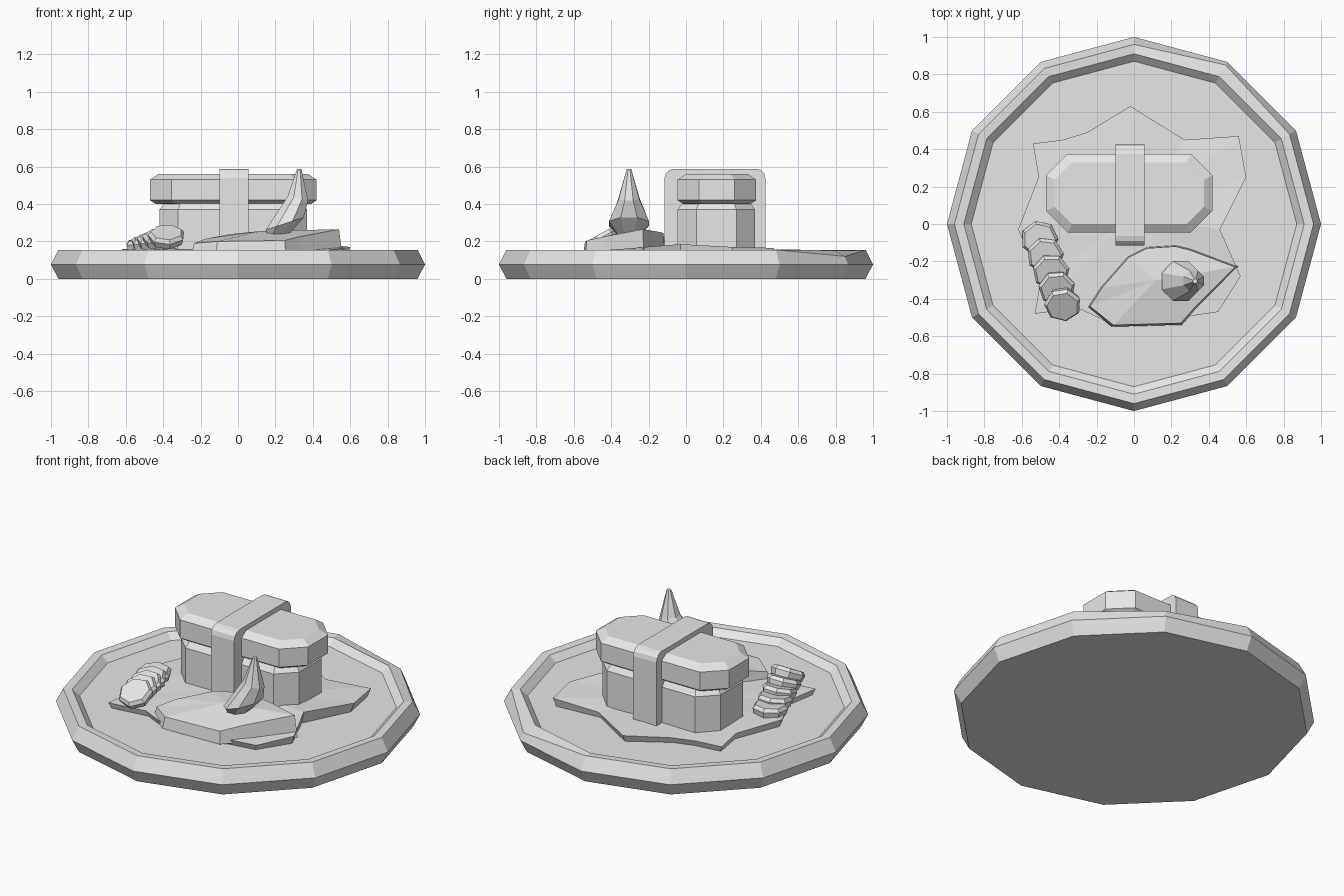
import bpy, bmesh
from math import cos, sin, pi, radians
from mathutils import Vector, Matrix

if "Cube" in bpy.data.objects:
    bpy.data.objects.remove(bpy.data.objects["Cube"], do_unlink=True)

GREY = (0.8, 0.8, 0.8, 1)
grey = bpy.data.materials.new("plain grey")
grey.use_nodes = True
grey.diffuse_color = GREY
grey.node_tree.nodes["Principled BSDF"].inputs["Base Color"].default_value = GREY


def finish(name, bm):
    bmesh.ops.recalc_face_normals(bm, faces=bm.faces)
    mesh = bpy.data.meshes.new(name)
    bm.to_mesh(mesh)
    bm.free()
    mesh.materials.append(grey)
    obj = bpy.data.objects.new(name, mesh)
    bpy.context.collection.objects.link(obj)
    return obj


def loft(name, rings):
    """Skin a stack of equal-sized rings and cap both ends."""
    bm = bmesh.new()
    loops = [[bm.verts.new(p) for p in ring] for ring in rings]
    for a, b in zip(loops, loops[1:]):
        for i in range(len(a)):
            j = (i + 1) % len(a)
            bm.faces.new((a[i], a[j], b[j], b[i]))
    bm.faces.new(loops[0])
    bm.faces.new(loops[-1])
    return finish(name, bm)


def circle(n, r, x=0, y=0, z=0, tilt=0, start=0):
    """Ring that can lean up towards +x."""
    angles = [start + 2 * pi * i / n for i in range(n)]
    return [Vector((x + r * cos(a) * cos(tilt), y + r * sin(a),
                    z + r * cos(a) * sin(tilt))) for a in angles]


def scaled(points, s, z=None):
    """Shrink or grow an outline about its middle, optionally flattening it."""
    mid = sum(points, Vector()) / len(points)
    out = [mid + (p - mid) * s for p in points]
    for p, q in zip(out, points):
        p.z = q.z if z is None else z
    return out


# Plate with bevelled rim, sunken floor and one dented rim corner
profile = [(0.96, 0), (1, 0.077), (0.96, 0.155), (0.91, 0.152), (0.87, 0.115)]
plate_rings = [circle(12, r, z=z) for r, z in profile]
plate_rings[2][2] = Vector((0.49, 0.85, 0.12))
loft("plate", plate_rings)

# Ragged leaf lying on the plate
leaf_edge = [Vector(p) for p in (
    (-0.54, 0.43, 0.15), (-0.38, 0.45, 0.15), (-0.25, 0.49, 0.15),
    (-0.02, 0.63, 0.155), (0.27, 0.45, 0.15), (0.56, 0.47, 0.165),
    (0.60, 0.25, 0.17), (0.46, -0.03, 0.185), (0.57, -0.28, 0.165),
    (0.45, -0.47, 0.15), (0.25, -0.5, 0.15), (-0.15, -0.52, 0.15),
    (-0.3, -0.45, 0.15), (-0.53, -0.48, 0.15), (-0.5, -0.3, 0.15),
    (-0.62, -0.03, 0.16), (-0.51, 0.25, 0.155))]
bm = bmesh.new()
top = [bm.verts.new(p) for p in leaf_edge]
low = [bm.verts.new(p) for p in scaled(leaf_edge, 0.97, 0.112)]
middle = bm.verts.new((0, 0.05, 0.165))
for i in range(len(top)):
    j = (i + 1) % len(top)
    bm.faces.new((top[i], top[j], middle))
    bm.faces.new((low[i], low[j], top[j], top[i]))
bm.faces.new(low)
finish("leaf", bm)


# Two long chamfered blocks stacked on each other
def block(name, x0, x1, y0, y1, cut, layers):
    def ring(inset, z):
        a, b, c, d = x0 + inset, x1 - inset, y0 + inset, y1 - inset
        k = cut - inset / 2
        return [Vector((x, y, z)) for x, y in (
            (a, c + k), (a + k, c), (b - k, c), (b, c + k),
            (b, d - k), (b - k, d), (a + k, d), (a, d - k))]
    return loft(name, [ring(i, z) for i, z in layers])


block("lower_block", -0.42, 0.37, -0.045, 0.37, 0.1,
      [(0, 0.12), (0, 0.37), (0.025, 0.405)])
block("upper_block", -0.47, 0.42, -0.045, 0.375, 0.115,
      [(0.03, 0.4), (0, 0.42), (0, 0.53), (0.045, 0.56)])

# Wrapped band with rounded upper corners
R = 0.05
outline = [(-0.115, 0.12), (0.425, 0.12)]
for cy, start in ((0.425 - R, 0), (-0.115 + R, pi / 2)):
    outline += [(cy + R * cos(start + k * pi / 6), 0.588 - R + R * sin(start + k * pi / 6))
                for k in range(4)]
loft("band", [[Vector((x, y, z)) for y, z in outline] for x in (-0.1, 0.055)])

# Low faceted mound at the front
mound_edge = [Vector(p) for p in (
    (-0.235, -0.44, 0.19), (-0.11, -0.54, 0.2), (0.25, -0.53, 0.205),
    (0.33, -0.44, 0.225), (0.54, -0.23, 0.265), (0.3, -0.14, 0.25),
    (0.22, -0.12, 0.245), (0.07, -0.13, 0.24), (-0.03, -0.18, 0.24),
    (-0.17, -0.34, 0.215))]
bm = bmesh.new()
top = [bm.verts.new(p) for p in mound_edge]
low = [bm.verts.new(p) for p in scaled(mound_edge, 1.04, 0.13)]
ridge = bm.verts.new((0.12, -0.3, 0.255))
for i in range(len(top)):
    j = (i + 1) % len(top)
    bm.faces.new((top[i], top[j], ridge))
    bm.faces.new((low[i], low[j], top[j], top[i]))
bm.faces.new(low)
finish("mound", bm)

# Leaning horn standing on the mound
loft("horn", [circle(8, r, x, -0.305, z, radians(t), pi / 8) for r, x, z, t in (
    (0.065, 0.21, 0.235, 0), (0.115, 0.25, 0.295, 18),
    (0.06, 0.32, 0.43, -12), (0.013, 0.327, 0.587, 0))])

# Row of overlapping leaning slices
for i in range(5):
    turn = Matrix.Rotation(radians(5 + 6 * i), 4, 'X') @ Matrix.Rotation(0.1 * i, 4, 'Z')
    place = Matrix.Translation((-0.505 + 0.031 * i, -0.08 - 0.087 * i, 0.175 + 0.012 * i)) @ turn
    disc = [circle(7, r, z=z) for r, z in ((0.09, -0.025), (0.1, 0.01), (0.085, 0.03))]
    loft("slice_%d" % (i + 1), [[place @ p for p in ring] for ring in disc])
